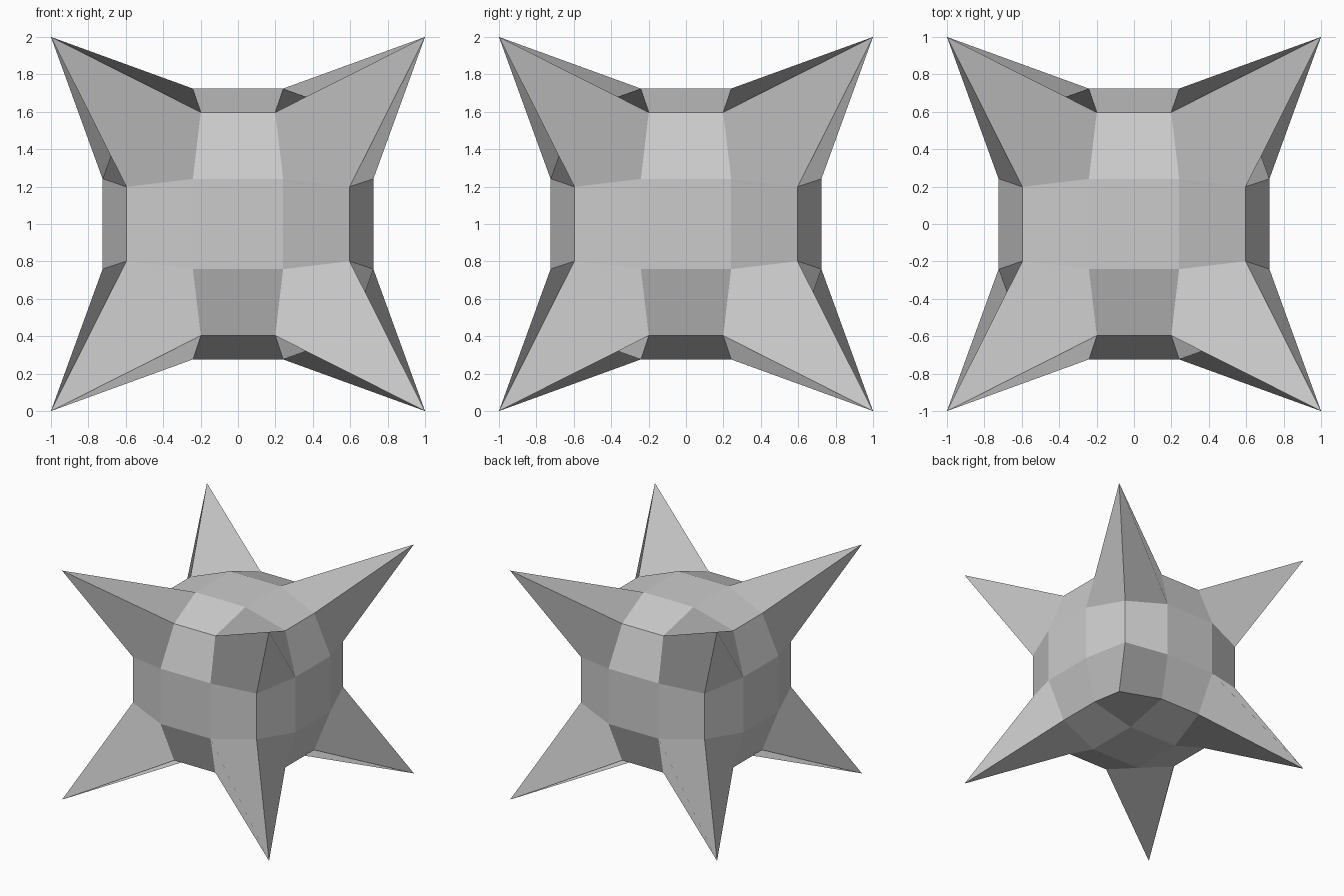
import bpy

if "Cube" in bpy.data.objects:
    bpy.data.objects.remove(bpy.data.objects["Cube"])

# Spiked ball: a cube cut 3 x 3 per side, with the edge and side points
# pulled in towards the centre and the eight corners left as spikes.
STEPS = (-1, -1 / 3, 1 / 3, 1)
SCALE = {0: 1.0, 1: 0.597, 2: 0.724}   # by number of inner coordinates

verts, index, faces = [], {}, []


def point(p):
    """Index of the shared vertex for a point on the cube."""
    key = tuple(round(c * 3) for c in p)
    if key not in index:
        k = SCALE[sum(abs(c) < 0.5 for c in p)]
        index[key] = len(verts)
        verts.append((p[0] * k, p[1] * k, p[2] * k + 1))
    return index[key]


def side(axis, sign, diagonal):
    """3 x 3 quads; the first vertex sets which way each quad folds."""
    u, v = [a for a in range(3) if a != axis]
    flip = (sign < 0) != (axis == 1)
    for i in range(3):
        for j in range(3):
            quad = []
            for a, b in ((i, j), (i + 1, j), (i + 1, j + 1), (i, j + 1)):
                p = [0, 0, 0]
                p[axis], p[u], p[v] = sign, STEPS[a], STEPS[b]
                quad.append(point(p))
            if diagonal < 0:
                quad = quad[1:] + quad[:1]
            if flip:
                quad = [quad[0], quad[3], quad[2], quad[1]]
            faces.append(quad)


for axis, sign, diagonal in ((0, 1, -1), (0, -1, 1), (1, 1, 1),
                             (1, -1, -1), (2, 1, 1), (2, -1, 1)):
    side(axis, sign, diagonal)

mesh = bpy.data.meshes.new("spiked_ball")
mesh.from_pydata(verts, [], faces)
mesh.update()
ball = bpy.data.objects.new("spiked_ball", mesh)
bpy.context.collection.objects.link(ball)
